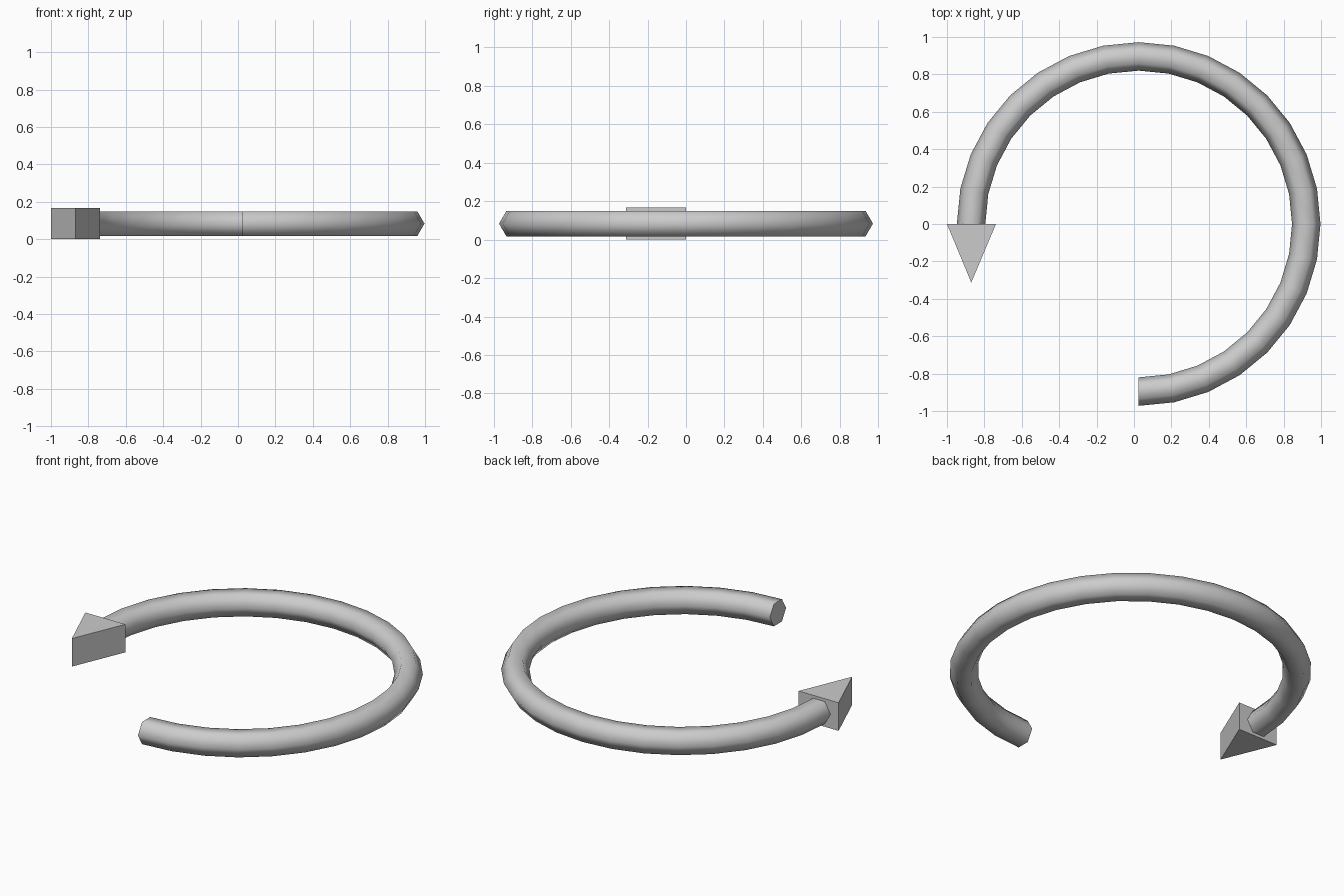
import bpy, bmesh
from math import radians
from mathutils import Matrix, Vector

if "Cube" in bpy.data.objects:
    bpy.data.objects.remove(bpy.data.objects["Cube"])

CENTRE = Vector((0.025, 0, 0.083))
RING_R, TUBE_R = 0.896, 0.076


def finish(bm, name):
    bmesh.ops.recalc_face_normals(bm, faces=bm.faces)
    mesh = bpy.data.meshes.new(name)
    bm.to_mesh(mesh)
    bm.free()
    obj = bpy.data.objects.new(name, mesh)
    bpy.context.collection.objects.link(obj)
    return obj


# Curved shaft: hexagonal section swept three quarters of a turn
bm = bmesh.new()
place = Matrix.Translation(CENTRE + Vector((0, -RING_R, 0))) @ Matrix.Rotation(radians(90), 4, 'Y')
section = bmesh.ops.create_circle(bm, cap_ends=False, segments=6, radius=TUBE_R, matrix=place)
bmesh.ops.spin(bm, geom=section["verts"] + bm.edges[:], cent=CENTRE, axis=(0, 0, 1),
               angle=radians(270), steps=24, use_duplicate=False)
# End caps
bmesh.ops.holes_fill(bm, edges=[e for e in bm.edges if e.is_boundary], sides=6)
shaft = finish(bm, "curved_shaft")
bpy.context.view_layer.objects.active = shaft
shaft.select_set(True)
bpy.ops.object.shade_smooth_by_angle(angle=radians(70))

# Arrow head: extruded triangle
bm = bmesh.new()
outline = [(-1.0, 0), (-0.87, -0.313), (-0.738, 0)]
face = bm.faces.new([bm.verts.new((x, y, 0)) for x, y in outline])
top = bmesh.ops.extrude_face_region(bm, geom=[face], use_keep_orig=True)
bmesh.ops.translate(bm, vec=(0, 0, 0.166),
                    verts=[v for v in top["geom"] if isinstance(v, bmesh.types.BMVert)])
finish(bm, "arrow_head")
